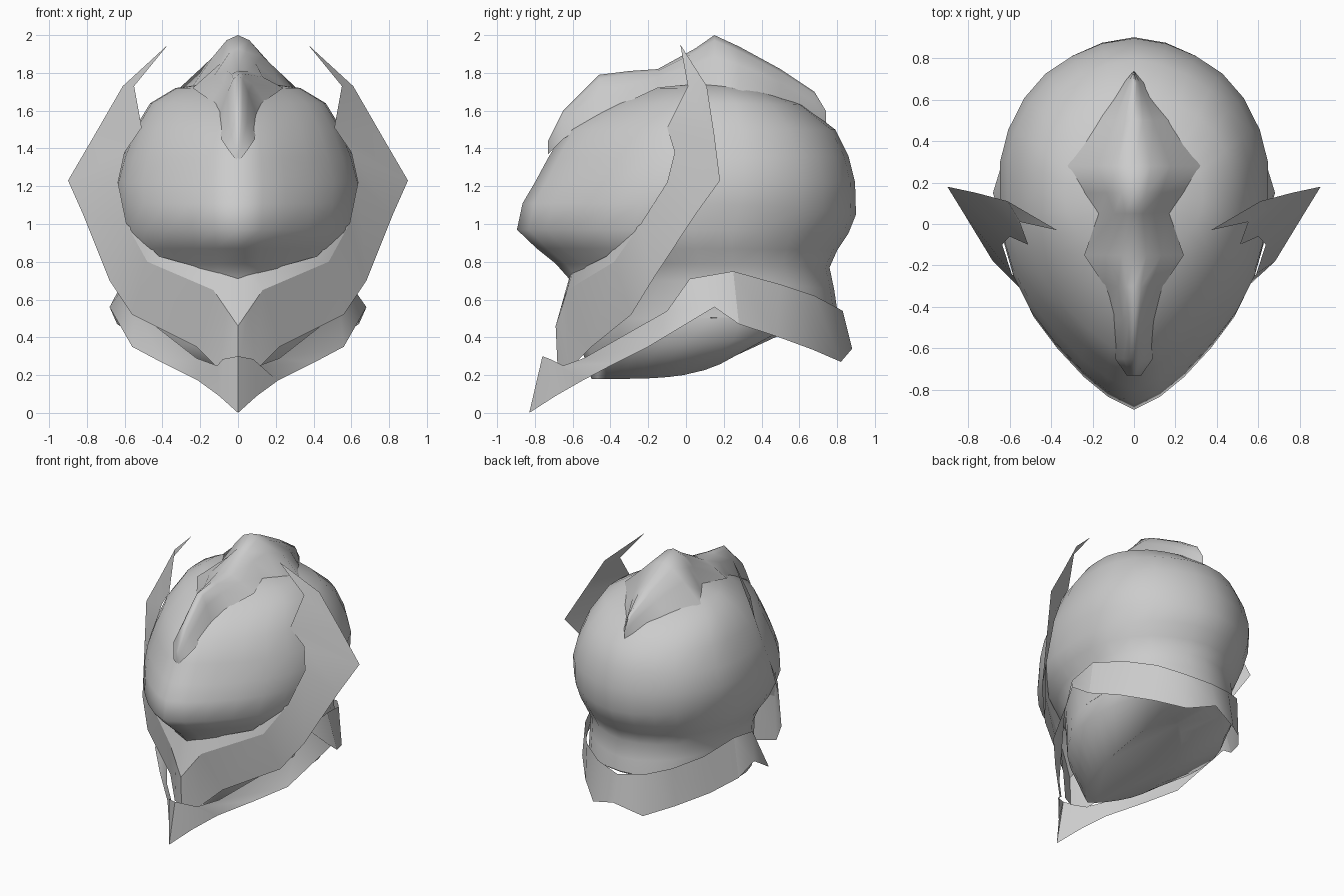
import bpy, bmesh, math

def finish(name, bm, angle=50):
    bmesh.ops.remove_doubles(bm, verts=bm.verts, dist=0.002)
    bmesh.ops.recalc_face_normals(bm, faces=bm.faces)
    me = bpy.data.meshes.new(name)
    bm.to_mesh(me)
    bm.free()
    ob = bpy.data.objects.new(name, me)
    bpy.context.collection.objects.link(ob)
    bpy.ops.object.select_all(action='DESELECT')
    ob.select_set(True)
    bpy.context.view_layer.objects.active = ob
    bpy.ops.object.shade_smooth_by_angle(angle=math.radians(angle))
    return ob

def strips(name, rows, angle=50):
    """Quads between neighbouring point rows, mirrored over x = 0."""
    bm = bmesh.new()
    for s in (1, -1):
        vs = [[bm.verts.new((s * x, y, z)) for x, y, z in r] for r in rows]
        for a, b in zip(vs, vs[1:]):
            for i in range(len(a) - 1):
                q = [a[i], a[i + 1], b[i + 1], b[i]]
                bm.faces.new(q if s == 1 else q[::-1])
    bmesh.ops.dissolve_degenerate(bm, dist=0.001, edges=bm.edges)
    return finish(name, bm, angle)

# Half outline of the egg-shaped section: (x fraction, back-to-front fraction)
EGG = [(0, 0), (.24, .015), (.46, .05), (.66, .1), (.82, .17), (.94, .26), (1, .35),
       (1, .47), (.98, .56), (.91, .65), (.78, .745), (.6, .83), (.39, .91), (.2, .965), (0, 1)]

def egg_loft(name, rings):
    """Ring = (front z, back z, front y, back y, half width)."""
    bm = bmesh.new()
    loops = []
    for zf, zb, yf, yb, w in rings:
        half = [(f * w, yb + (yf - yb) * v, zf + (zb - zf) * (1 - v) ** 4) for f, v in EGG]
        pts = half + [(-x, y, z) for x, y, z in half[-2:0:-1]]
        loops.append([bm.verts.new(p) for p in pts])
    n = len(loops[0])
    for a, b in zip(loops, loops[1:]):
        for i in range(n):
            bm.faces.new((a[i], a[(i + 1) % n], b[(i + 1) % n], b[i]))
    bm.faces.new(loops[0])
    bm.faces.new(loops[-1])
    return finish(name, bm, 70)

# Smooth rounded head shell with neck
egg_loft("head_shell", [
    (1.75, 1.75, -.02, .24, .12), (1.72, 1.72, -.2, .4, .33), (1.64, 1.63, -.4, .62, .465),
    (1.5, 1.5, -.64, .79, .55), (1.35, 1.36, -.73, .86, .61), (1.22, 1.22, -.8, .895, .645),
    (1.11, 1.05, -.865, .9, .64), (.97, .95, -.895, .86, .62), (.87, .86, -.79, .8, .59),
    (.79, .77, -.69, .76, .54), (.7, .65, -.61, .785, .52), (.5, .55, -.59, .8, .52)])

# Neck bowl closing the underside
egg_loft("neck_base", [
    (.5, .54, -.59, .79, .52), (.36, .48, -.56, .68, .51), (.18, .44, -.5, .42, .24)])

# Face guard with swept horns: inner and outer edges
inner = [(.37, -.03, 1.95), (.55, .01, 1.73), (.51, -.1, 1.51), (.6, -.06, 1.38),
         (.635, -.1, 1.22), (.59, -.24, 1.0), (.48, -.38, .8), (.13, -.63, .65),
         (.06, -.66, .55), (0, -.69, .46)]
outer = [(.37, -.03, 1.95), (.61, .11, 1.73), (.76, .15, 1.47), (.9, .18, 1.23),
         (.82, .05, 1.05), (.68, -.18, .7), (.56, -.29, .52), (.22, -.5, .35),
         (.1, -.62, .23), (0, -.68, .24)]
strips("face_guard", [inner, outer], 35)

# Lip folding inward under the head
strips("guard_lip", [inner[5:8] + inner[9:],
                     [(.53, -.3, .95), (.42, -.42, .83), (.1, -.6, .74), (0, -.6, .78)]], 30)

# Front collar with pointed chin
strips("front_collar", [
    [(0, -.76, .3), (.08, -.72, .285), (.11, -.65, .25), (.22, -.54, .29), (.54, -.1, .54),
     (.575, .02, .71), (.58, .25, .75)],
    [(0, -.83, .0), (.1, -.69, .09), (.21, -.55, .17), (.4, -.37, .265), (.56, -.2, .35),
     (.68, .15, .56), (.64, .28, .47)]], 40)

# Rear collar skirt
strips("rear_collar", [
    [(.58, .25, .75), (.5, .5, .68), (.36, .68, .62), (.2, .775, .57), (0, .83, .54)],
    [(.64, .28, .47), (.54, .48, .405), (.38, .67, .335), (.21, .82, .27), (0, .88, .34)]], 45)

# Rounded crest on top: y, half width, ridge z, edge z
crest = [(-.73, .0, 1.36, 1.33), (-.73, .035, 1.44, 1.37), (-.65, .09, 1.6, 1.45),
         (-.46, .1, 1.79, 1.57), (-.3, .14, 1.81, 1.65), (-.15, .24, 1.82, 1.72),
         (.05, .17, 1.93, 1.74), (.15, .24, 2.0, 1.73), (.28, .32, 1.94, 1.71),
         (.5, .17, 1.82, 1.66), (.68, .05, 1.7, 1.57), (.74, 0, 1.6, 1.53)]
strips("top_crest", [
    [(0, y, zr), (w * .25, y, zr - (zr - ze) * .1), (w * .55, y, zr - (zr - ze) * .42),
     (w, y, ze)] for y, w, zr, ze in crest], 75)
